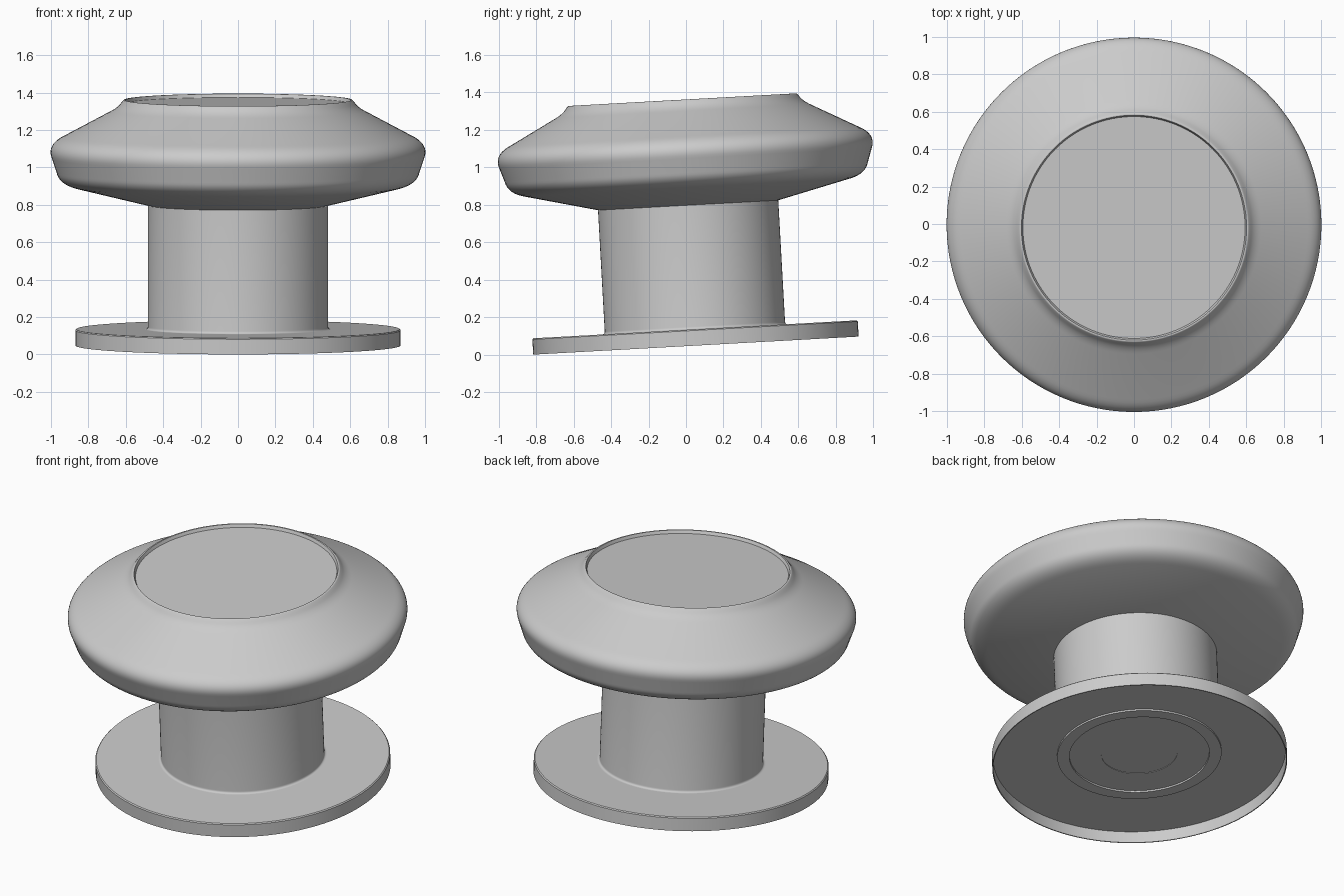
import bpy, bmesh, math
from mathutils import Matrix, Vector

TILT = math.radians(3.17)
SEGMENTS = 128

cube = bpy.data.objects.get("Cube")
if cube:
    bpy.data.objects.remove(cube, do_unlink=True)

# One plain grey for every part
grey = bpy.data.materials.new("plain_grey")
grey.use_nodes = True
colour = (0.6, 0.6, 0.6, 1)
grey.diffuse_color = colour
grey.node_tree.nodes["Principled BSDF"].inputs["Base Color"].default_value = colour

# The whole model leans slightly towards the front
placement = Matrix.Translation((0, 0.053, 0.0484)) @ Matrix.Rotation(TILT, 4, 'X')


def rounded(start, corner, end, steps=10):
    """Points of a curve that rounds off a profile corner."""
    a, b, c = Vector(start), Vector(corner), Vector(end)
    ts = [i / steps for i in range(steps + 1)]
    return [tuple(a * (1 - t) ** 2 + b * 2 * t * (1 - t) + c * t * t) for t in ts]


def lathe(name, profile, angle=35):
    """Turn a (radius, height) profile around the axis."""
    bm = bmesh.new()
    verts = [bm.verts.new((r, 0, h)) for r, h in profile]
    edges = [bm.edges.new(pair) for pair in zip(verts, verts[1:])]
    bmesh.ops.spin(bm, geom=verts + edges, cent=(0, 0, 0), axis=(0, 0, 1),
                   angle=math.tau, steps=SEGMENTS, use_duplicate=False)
    bmesh.ops.remove_doubles(bm, verts=bm.verts, dist=0.0002)
    bmesh.ops.recalc_face_normals(bm, faces=bm.faces)
    mesh = bpy.data.meshes.new(name)
    bm.to_mesh(mesh)
    bm.free()
    mesh.materials.append(grey)
    obj = bpy.data.objects.new(name, mesh)
    obj.matrix_world = placement
    bpy.context.collection.objects.link(obj)
    bpy.ops.object.select_all(action='DESELECT')
    obj.select_set(True)
    bpy.context.view_layer.objects.active = obj
    bpy.ops.object.shade_smooth_by_angle(angle=math.radians(angle))
    return obj


# Base flange: thin rim, hollow underside with a raised ring and shallow centre
lathe("base_flange",
      [(0, 0.087), (0.864, 0.087), (0.87, 0.081), (0.87, 0), (0.864, 0),
       (0.864, 0.075), (0.485, 0.075), (0.485, 0.064), (0.413, 0.064),
       (0.413, 0.075), (0.225, 0.075), (0.225, 0.078), (0, 0.078), (0, 0.087)])

# Stem with a small fillet where it meets the flange
lathe("stem", [(0, 0.083), (0.5, 0.083)]
      + rounded((0.497, 0.087), (0.482, 0.087), (0.482, 0.102), 5)
      + [(0.482, 0.77), (0, 0.77), (0, 0.083)])

# Knob: shallow conical underside, rounded edge, sloped top and a thin lip
lathe("knob", [(0, 0.75), (0.48, 0.75)]
      + rounded((0.87, 0.845), (0.955, 0.865), (0.97, 0.925))
      + rounded((0.995, 1.0), (1.025, 1.075), (0.93, 1.12))
      + rounded((0.68, 1.253), (0.642, 1.273), (0.625, 1.298), 6)
      + rounded((0.615, 1.31), (0.61, 1.317), (0.602, 1.314), 4)
      + [(0.594, 1.295), (0, 1.295), (0, 0.75)])
